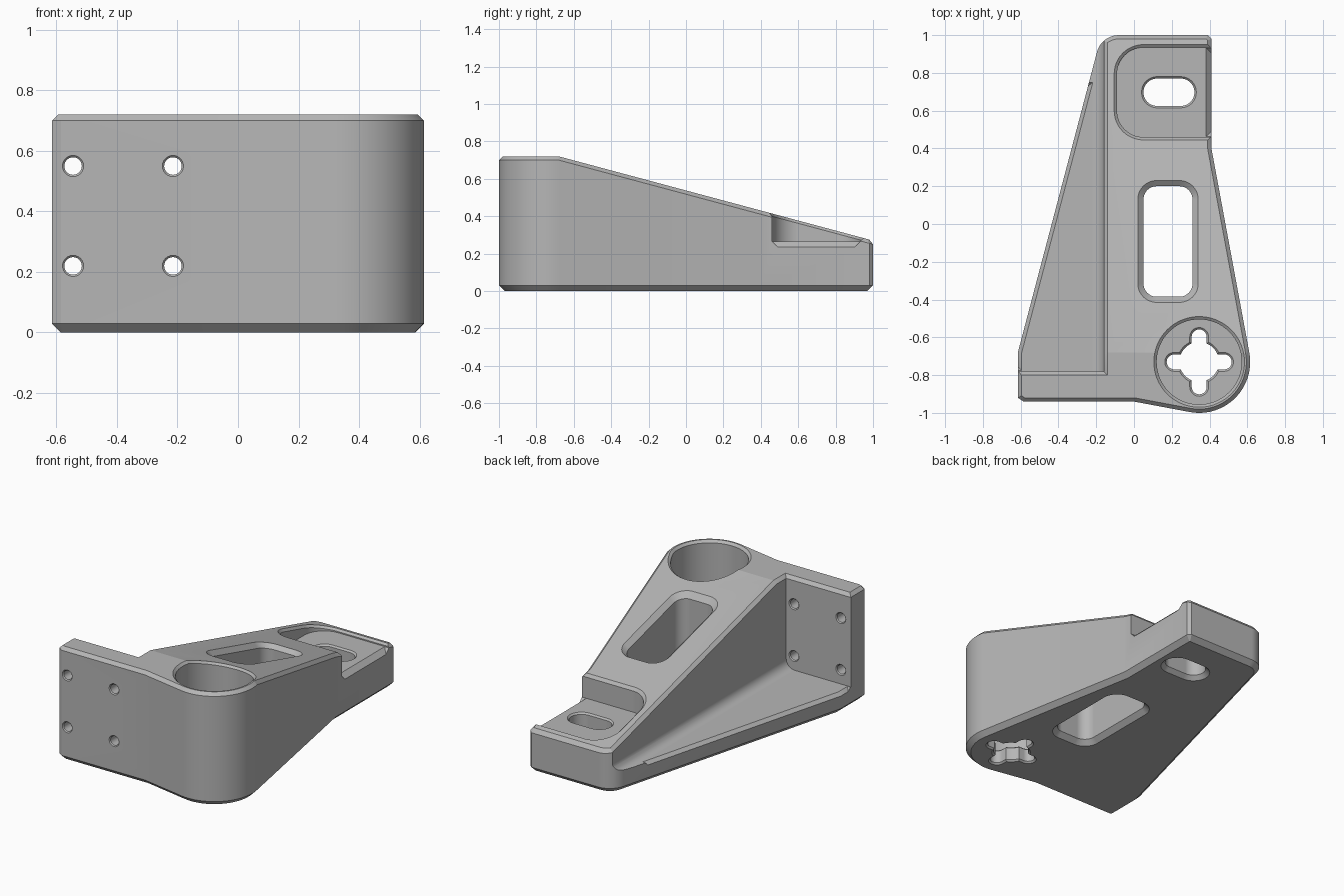
import bpy, bmesh
from math import radians, sin, cos, asin, pi
from mathutils import Vector, Matrix

if "Cube" in bpy.data.objects:
    bpy.data.objects.remove(bpy.data.objects["Cube"], do_unlink=True)

BREAK_Y, SLOPE, TOP = -0.68, 0.268, 0.72

grey = bpy.data.materials.new("plain_grey")
grey.use_nodes = True
grey.diffuse_color = (0.47, 0.47, 0.47, 1)
grey.node_tree.nodes["Principled BSDF"].inputs["Base Color"].default_value = (0.47, 0.47, 0.47, 1)


def arc(cx, cy, r, start, end, steps=12):
    angles = [radians(start + (end - start) * i / steps) for i in range(steps + 1)]
    return [(cx + r * cos(a), cy + r * sin(a)) for a in angles]


def circle(cx, cy, r, steps=48):
    return arc(cx, cy, r, 0, 360, steps)[:-1]


def rounded_rect(x0, x1, y0, y1, r):
    return (arc(x1 - r, y0 + r, r, -90, 0) + arc(x1 - r, y1 - r, r, 0, 90)
            + arc(x0 + r, y1 - r, r, 90, 180) + arc(x0 + r, y0 + r, r, 180, 270))


def offset_dirs(points):
    """Mitred outward direction at each corner of a counter-clockwise outline."""
    pts = [Vector(p) for p in points]
    result = []
    for i, p in enumerate(pts):
        a = (p - pts[i - 1]).normalized()
        b = (pts[(i + 1) % len(pts)] - p).normalized()
        n1, n2 = Vector((a.y, -a.x)), Vector((b.y, -b.x))
        result.append((n1 + n2) / (1 + n1.dot(n2)))
    return pts, result


def solid(name, outline, levels, sloped=True, matrix=None):
    """Loft an outline through (offset, z, optional y factor) levels; high levels follow the sloped top."""
    pts, dirs = offset_dirs(outline)
    bm = bmesh.new()
    rings = []
    for o, z, *k in levels:
        ky = k[0] if k else 1
        rings.append([bm.verts.new((p.x + o * d.x, p.y + o * d.y * ky, z)) for p, d in zip(pts, dirs)])
    n = len(pts)
    for lo, hi in zip(rings, rings[1:]):
        for i in range(n):
            j = (i + 1) % n
            bm.faces.new((lo[i], lo[j], hi[j], hi[i]))
    bm.faces.new(rings[0][::-1])
    bm.faces.new(rings[-1])
    if sloped:
        bmesh.ops.bisect_plane(bm, geom=bm.verts[:] + bm.edges[:] + bm.faces[:], dist=1e-5,
                               plane_co=(0, BREAK_Y, 0), plane_no=(0, 1, 0))
        for v in bm.verts:
            if v.co.z > 0.5:
                v.co.z -= SLOPE * max(0, v.co.y - BREAK_Y)
    if matrix:
        bm.transform(matrix)
    bmesh.ops.recalc_face_normals(bm, faces=bm.faces[:])
    mesh = bpy.data.meshes.new(name)
    bm.to_mesh(mesh)
    bm.free()
    mesh.materials.append(grey)
    ob = bpy.data.objects.new(name, mesh)
    bpy.context.collection.objects.link(ob)
    return ob


# Main body with chamfered top and bottom rims
body_outline = ([(-0.615, -0.92), (-0.585, -0.94), (0, -0.94)]
                + arc(0.345, -0.73, 0.27, -100.6, 10.5, 28)
                + [(0.41, 0.40), (0.41, 0.98), (0.39, 1.0)]
                + arc(-0.08, 0.88, 0.12, 90, 165, 10)
                + [(-0.615, -0.68)])
body = solid("bracket_body", body_outline, [(-0.03, 0), (0, 0.03), (0, TOP - 0.02), (-0.02, TOP)])

cutters = []


def cut(*args, **kw):
    cutters.append(solid(*args, **kw))


# Side recess: thin floor, filleted along the long wall only
R, FLOOR = 0.06, 0.13
fillet = [(-R * (1 - sin(a)), FLOOR + R * (1 - cos(a)), 0) for a in (i * pi / 16 for i in range(9))]
cut("side_recess_cutter", [(-1.2, -0.78), (-0.16, -0.78), (-0.16, 1.05), (-1.2, 1.05)],
    fillet + [(0, TOP - 0.02), (0.02, TOP), (0.02, 0.9)])
# Chamfer on the outer edge of the recess floor
cut("floor_edge_cutter", [(-0.615, -0.755), (-0.615, -0.68), (-0.244, 0.73), (-0.8, 0.73), (-0.8, -0.755)],
    [(0, FLOOR - 0.02), (0.022, FLOOR + 0.002)], sloped=False)

# Round cup with a cross-shaped hole in its floor
CX, CY = 0.345, -0.73
cut("cup_cutter", circle(CX, CY, 0.225, 64), [(0, 0.10), (0, TOP - 0.015), (0.015, TOP), (0.015, 0.9)])
cross = []
gap = asin(0.04 / 0.105) * 180 / pi
for q in range(4):
    quarter = arc(0.132, 0, 0.04, -90, 90, 10) + arc(0, 0, 0.105, gap, 90 - gap, 6)
    for x, y in quarter:
        p = Matrix.Rotation(q * pi / 2, 2) @ Vector((x, y))
        cross.append((CX + p.x, CY + p.y))
cut("cross_hole_cutter", cross, [(0.015, -0.005), (0, 0.01), (0, 0.09), (0.015, 0.105)], sloped=False)

# Long window through the middle, chamfered on both sides
cut("window_cutter", rounded_rect(0.05, 0.31, -0.385, 0.20, 0.07),
    [(0.04, -0.01), (0, 0.03), (0, TOP - 0.03), (0.03, TOP), (0.03, 0.9)])

# Stepped seat at the low end, open to one side
seat = [(0.7, 0.46), (0.7, 0.935)] + arc(0.05, 0.795, 0.14, 90, 180) + arc(0.05, 0.60, 0.14, 180, 270)
cut("seat_cutter", seat, [(0, 0.265), (0, TOP - 0.015), (0.015, TOP), (0.015, 0.9)])
cut("seat_edge_cutter", [(0.41, 0.492), (0.7, 0.492), (0.7, 0.903), (0.41, 0.903)],
    [(0, 0.235), (0.031, 0.266)], sloped=False)
cut("seat_slot_cutter", rounded_rect(0.05, 0.32, 0.625, 0.77, 0.072),
    [(0.035, -0.01), (0, 0.025), (0, 0.255), (0.03, 0.285)], sloped=False)

# Four bolt holes through the upright plate
for x in (-0.545, -0.215):
    for z in (0.22, 0.55):
        cut("bolt_hole_cutter", circle(0, 0, 0.029, 24),
            [(0.012, -0.006), (0, 0.006), (0, 0.154), (0.012, 0.166)], sloped=False,
            matrix=Matrix.Translation((x, -0.94, z)) @ Matrix.Rotation(-pi / 2, 4, 'X'))

# Apply the cuts, then remove the cutters
bpy.ops.object.select_all(action='DESELECT')
body.select_set(True)
bpy.context.view_layer.objects.active = body
for c in cutters:
    c.hide_render = True
    mod = body.modifiers.new("cut", 'BOOLEAN')
    mod.operation, mod.solver, mod.object = 'DIFFERENCE', 'EXACT', c
    bpy.ops.object.modifier_apply(modifier=mod.name)
for c in cutters:
    bpy.data.objects.remove(c, do_unlink=True)

bpy.ops.object.shade_smooth_by_angle(angle=radians(25))
weighted = body.modifiers.new("weighted_normals", 'WEIGHTED_NORMAL')
weighted.keep_sharp = True
